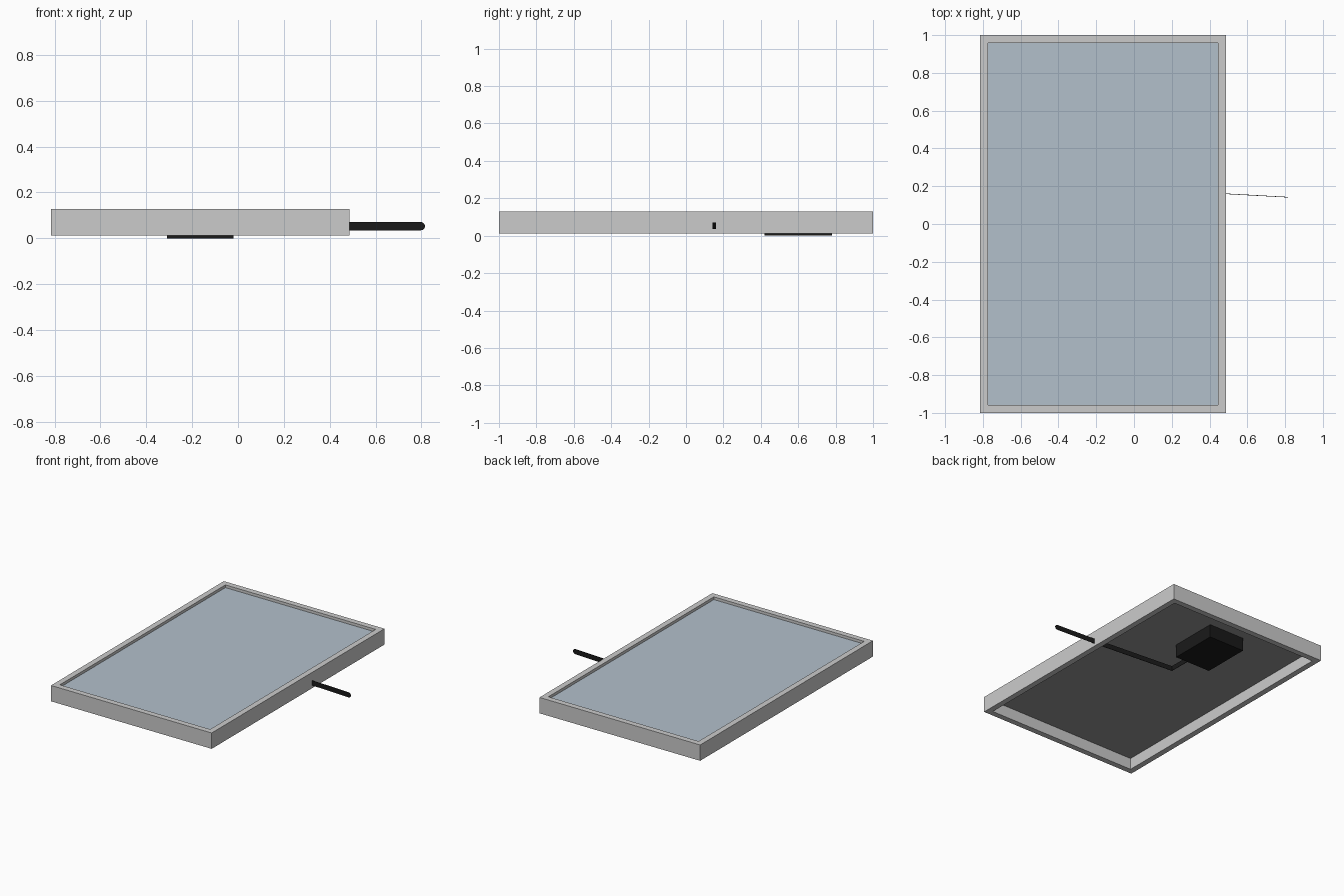
import bpy, bmesh, math
from mathutils import Vector

if "Cube" in bpy.data.objects:
    bpy.data.objects.remove(bpy.data.objects["Cube"])


def material(name, rgb):
    m = bpy.data.materials.new(name)
    m.diffuse_color = (*rgb, 1)
    m.use_nodes = True
    m.node_tree.nodes["Principled BSDF"].inputs["Base Color"].default_value = m.diffuse_color
    return m


def finish(name, bm, mat=None):
    bmesh.ops.recalc_face_normals(bm, faces=bm.faces)
    me = bpy.data.meshes.new(name)
    bm.to_mesh(me)
    bm.free()
    ob = bpy.data.objects.new(name, me)
    bpy.context.collection.objects.link(ob)
    if mat:
        me.materials.append(mat)
    return ob


def box(name, lo, hi, mat=None):
    bm = bmesh.new()
    bmesh.ops.create_cube(bm, size=1)
    for v in bm.verts:
        v.co = Vector([(lo[i] + hi[i]) / 2 + v.co[i] * (hi[i] - lo[i]) for i in range(3)])
    return finish(name, bm, mat)


glass = material("panel_glass", (0.45, 0.53, 0.60))
black = material("black_plastic", (0.01, 0.01, 0.01))
dark = material("backing_dark", (0.3, 0.3, 0.3))

X0, X1, Y = -0.815, 0.487, 1.0
RIM, Z0, Z1 = 0.042, 0.012, 0.128

# Frame: four mitred sides swept round the rectangle
bm = bmesh.new()
rings = []
for inset, z in ((0, Z0), (0, Z1), (RIM, Z1), (RIM, Z0)):
    rings.append([bm.verts.new((x, y, z)) for x, y in (
        (X0 + inset, -Y + inset), (X1 - inset, -Y + inset),
        (X1 - inset, Y - inset), (X0 + inset, Y - inset))])
for i in range(4):
    a, b = rings[i], rings[(i + 1) % 4]
    for j in range(4):
        k = (j + 1) % 4
        bm.faces.new((a[j], a[k], b[k], b[j]))
finish("frame", bm)

# Glass sheet recessed in the frame, with its backing
lo, hi = (X0 + RIM, -Y + RIM), (X1 - RIM, Y - RIM)
box("glass_panel", (*lo, 0.102), (*hi, 0.108), glass)
box("back_sheet", (*lo, 0.096), (*hi, 0.102), dark)

# Junction box under the panel
box("junction_box", (-0.31, 0.42, 0.0), (-0.02, 0.78, 0.096), black)

# Flat ribbon cable with a rounded free end
ZC, R = 0.053, 0.018
path = [(-0.158, 0.43, R), (-0.156, 0.214, R), (0.487, 0.16, R)]
for i in range(7):
    a = math.radians(90 * i / 6)
    x = 0.797 + R * math.sin(a)
    path.append((x, 0.16 - 0.055 * (x - 0.487), max(R * math.cos(a), 0.001)))
bm = bmesh.new()
pairs = [[bm.verts.new((x, y, ZC + s * h)) for s in (-1, 1)] for x, y, h in path]
for a, b in zip(pairs, pairs[1:]):
    bm.faces.new((a[0], b[0], b[1], a[1]))
cable = finish("cable", bm, black)
mod = cable.modifiers.new("thickness", 'SOLIDIFY')
mod.thickness = 0.003
mod.offset = 0
